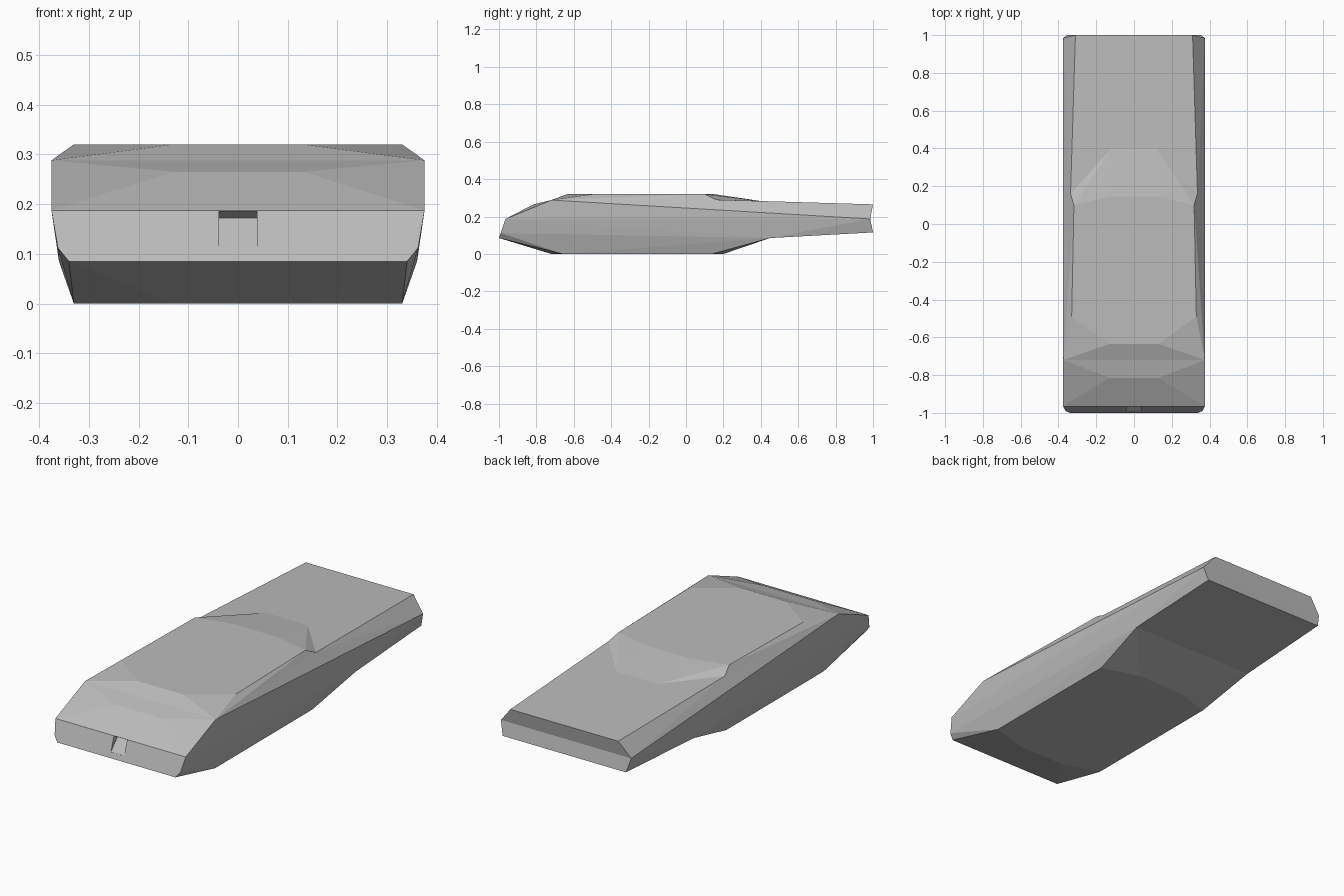
import bpy, bmesh

cube = bpy.data.objects.get("Cube")
if cube:
    bpy.data.objects.remove(cube, do_unlink=True)

grey = bpy.data.materials.new("hull grey")
grey.use_nodes = True
color = (0.5, 0.5, 0.5, 1)
grey.diffuse_color = color
grey.node_tree.nodes["Principled BSDF"].inputs["Base Color"].default_value = color


def mirrored_hull(name, points, move=None):
    """Faceted solid around points mirrored left to right."""
    bm = bmesh.new()
    for x, y, z in points:
        for side in (-1, 1):
            bm.verts.new((side * x, y, z))
    out = bmesh.ops.convex_hull(bm, input=bm.verts)
    spare = [v for v in bm.verts if not v.link_faces]
    bmesh.ops.delete(bm, geom=spare, context="VERTS")
    bmesh.ops.dissolve_limit(bm, angle_limit=0.002, verts=bm.verts, edges=bm.edges)
    if move:
        for v in bm.verts:
            move(v)
    bmesh.ops.recalc_face_normals(bm, faces=bm.faces)
    mesh = bpy.data.meshes.new(name)
    bm.to_mesh(mesh)
    bm.free()
    mesh.materials.append(grey)
    obj = bpy.data.objects.new(name, mesh)
    bpy.context.collection.objects.link(obj)
    return obj


def crease_stern(v):
    # Pull the middle of the stern inward
    if v.co.y > 1.0005:
        v.co.y = 0.985


# Corners shared by neighbouring parts
chin = (0.34, -1.0, 0.085)
cheek = (0.362, -0.99, 0.112)
belly_rear = (0.36, 0.45, 0.085)
shoulder = (0.375, -0.72, 0.288)
deck_edge = (0.336, 0.16, 0.29)

# Main hull: sloped nose, widest line along the sides, long rear deck
main_hull = mirrored_hull("main_hull", [
    chin, cheek, belly_rear, shoulder, deck_edge,
    (0.375, -0.965, 0.187), (0.13, -0.815, 0.265), (0.375, -0.75, 0.265),
    (0.31, 1.0, 0.265), (0.375, 1.001, 0.187), (0.355, 1.0, 0.115),
], crease_stern)

# Raised upper casing with bevelled front and rear
mirrored_hull("upper_casing", [
    shoulder, deck_edge,
    (0.13, -0.635, 0.32), (0.33, -0.49, 0.32),
    (0.318, 0.1, 0.32), (0.13, 0.145, 0.32), (0.12, 0.4, 0.283),
])

# Lower belly
mirrored_hull("lower_belly", [
    chin, cheek, belly_rear,
    (0.13, -0.72, 0), (0.33, -0.66, 0), (0.33, 0.14, 0), (0.13, 0.2, 0),
])

# Wedge-shaped recess in the nose
cutter = mirrored_hull("nose_recess_cutter", [
    (0.038, -0.99, 0.112), (0.038, -0.935, 0.172),
    (0.038, -0.966, 0.1865), (0.038, -1.03, 0.1865), (0.038, -1.03, 0.112),
])
cutter.hide_render = True
recess = main_hull.modifiers.new("nose_recess", "BOOLEAN")
recess.operation = "DIFFERENCE"
recess.solver = "EXACT"
recess.object = cutter
bpy.context.view_layer.objects.active = main_hull
bpy.ops.object.modifier_apply(modifier=recess.name)
bpy.data.objects.remove(cutter, do_unlink=True)
